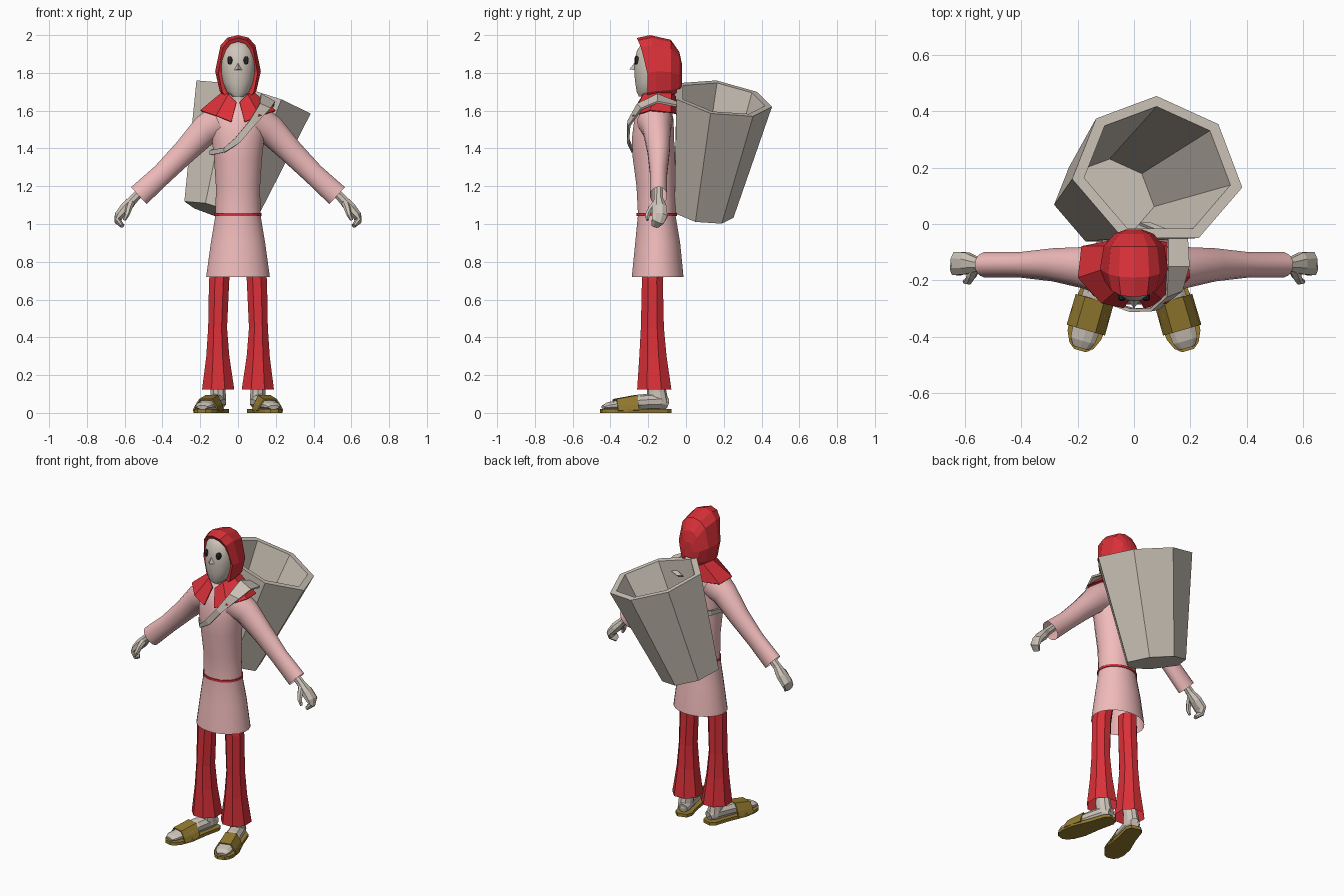
import bpy, math
from mathutils import Vector as V

def mat(name, c):
    m = bpy.data.materials.new(name)
    m.diffuse_color = (*c, 1)
    return m

RED = mat("red_cloth", (0.70, 0.03, 0.04))
PINK = mat("pink_cloth", (0.88, 0.50, 0.50))
SKIN = mat("beige", (0.62, 0.56, 0.49))
BROWN = mat("sandal_brown", (0.30, 0.20, 0.03))
DARK = mat("dark", (0.02, 0.02, 0.02))
X, Y, Z = V((1, 0, 0)), V((0, 1, 0)), V((0, 0, 1))

def make(name, verts, faces, m, smooth=False, mirror=False, thick=0):
    me = bpy.data.meshes.new(name)
    me.from_pydata([tuple(v) for v in verts], [], faces)
    me.materials.append(m)
    ob = bpy.data.objects.new(name, me)
    bpy.context.collection.objects.link(ob)
    bpy.ops.object.select_all(action='DESELECT')
    ob.select_set(True)
    bpy.context.view_layer.objects.active = ob
    bpy.ops.object.mode_set(mode='EDIT')
    bpy.ops.mesh.select_all(action='SELECT')
    bpy.ops.mesh.normals_make_consistent(inside=False)
    bpy.ops.object.mode_set(mode='OBJECT')
    if smooth:
        bpy.ops.object.shade_smooth_by_angle(angle=math.radians(50))
    if mirror:
        ob.modifiers.new("mirror", 'MIRROR')
    if thick:
        s = ob.modifiers.new("thickness", 'SOLIDIFY')
        s.thickness, s.offset = thick, 0
    return ob

def loft(name, rings, m, closed=True, caps=(False, False), **kw):
    n = len(rings[0])
    verts = [p for r in rings for p in r]
    faces = [(i*n+j, i*n+(j+1) % n, (i+1)*n+(j+1) % n, (i+1)*n+j)
             for i in range(len(rings)-1) for j in range(n if closed else n-1)]
    if caps[0]:
        faces.append(tuple(range(n)))
    if caps[1]:
        faces.append(tuple(range((len(rings)-1)*n, len(rings)*n)))
    return make(name, verts, faces, m, **kw)

def tube(name, path, m, n=8, axis=None, ref=Y, **kw):
    """path rows: x, y, z, half width across, half width along ref"""
    pts, rings = [V(p[:3]) for p in path], []
    for i, p in enumerate(path):
        t = axis or (pts[min(i+1, len(pts)-1)] - pts[max(i-1, 0)]).normalized()
        a = ref.cross(t).normalized()
        b = t.cross(a)
        rings.append([pts[i] + a*p[3]*math.cos(k) + b*p[4]*math.sin(k)
                      for k in [2*math.pi*(j+.5)/n for j in range(n)]])
    return loft(name, rings, m, **kw)

# Tunic body and belt
body = [(.72, .17, -.15, .138), (.9, .145, -.15, .12), (1.05, .12, -.155, .10),
        (1.2, .118, -.16, .103), (1.35, .128, -.17, .113), (1.45, .14, -.175, .113),
        (1.55, .15, -.17, .105), (1.61, .13, -.165, .088), (1.66, .07, -.155, .06)]
tube("tunic", [(0, c, z, a, b) for z, a, c, b in body], PINK, 24, Z, smooth=True)
tube("belt", [(0, -.155, z, .121+d, .102+d) for z, d in
              ((1.043, 0), (1.043, .005), (1.057, .005), (1.057, 0))], RED, 24, Z)

# Sleeves
tube("sleeves", [(.09, -.165, 1.54, .10, .095), (.17, -.155, 1.50, .082, .075),
                 (.28, -.145, 1.385, .066, .06), (.40, -.145, 1.265, .058, .046),
                 (.525, -.145, 1.15, .062, .046)], PINK, 16, smooth=True, mirror=True)

# Hands: curled fingers and thumb
tube("hands", [(.50, -.145, 1.185, .025, .025), (.555, -.145, 1.13, .026, .026),
               (.595, -.14, 1.085, .032, .042), (.63, -.14, 1.045, .026, .045),
               (.637, -.15, 1.015, .018, .036), (.612, -.165, .99, .012, .022)],
     SKIN, 8, caps=(True, True), mirror=True)
tube("thumbs", [(.565, -.155, 1.12, .015, .02), (.578, -.185, 1.085, .016, .018),
                (.588, -.203, 1.05, .014, .014), (.602, -.205, 1.02, .008, .008)],
     SKIN, 6, ref=X, caps=(True, True), mirror=True)

# Flared trousers
tube("trousers", [(.09, -.17, .80, .055, .065), (.10, -.178, .70, .058, .06),
                  (.108, -.178, .45, .054, .066), (.107, -.175, .30, .066, .078),
                  (.105, -.168, .125, .092, .098)], RED, 8, Z, mirror=True)

# Feet and sandals, toes turned out along one line
def foot(s):
    return V((.088 + .104*s, -.085 - .365*s, 0))
side = V((.365, .104, 0)).normalized()
tube("feet", [(*foot(s)[:2], z, w, h) for s, z, w, h in
              ((.04, .05, .028, .03), (.15, .06, .045, .045), (.45, .055, .05, .042),
               (.7, .042, .055, .03), (.9, .036, .047, .02), (.97, .03, .03, .01))],
     SKIN, 10, ref=Z, caps=(True, True), mirror=True)
tube("ankles", [(.105, -.15, .05, .044, .06), (.105, -.155, .11, .042, .052),
                (.105, -.165, .2, .042, .045)], SKIN, 10, Z, mirror=True)
wid = [(0, .03), (.08, .05), (.35, .055), (.65, .07), (.85, .062), (.95, .045), (1, .022)]
outline = [foot(s) + side*w for s, w in wid] + [foot(s) - side*w for s, w in wid[::-1]]
loft("sandal_soles", [[p + Z*z for p in outline] for z in (0, .02)], BROWN,
     caps=(True, True), mirror=True)
arc = [(-1, .15), (-.85, .5), (-.5, 1), (.5, 1), (.85, .5), (1, .15)]
loft("sandal_straps", [[foot(s) + side*w*u + Z*h*v for u, v in arc]
                       for s, w, h in ((.5, .066, .09), (.8, .067, .07))],
     BROWN, closed=False, thick=.008, mirror=True)

# Head, neck and face
tube("head", [(0, c, z, a, b) for z, a, c, b in
              ((1.675, .03, -.22, .03), (1.70, .06, -.20, .062), (1.75, .08, -.19, .08),
               (1.80, .09, -.185, .09), (1.86, .094, -.18, .095), (1.92, .086, -.175, .085),
               (1.96, .06, -.17, .06), (1.975, .02, -.165, .02))],
     SKIN, 20, Z, caps=(True, True), smooth=True)
tube("neck", [(0, -.165, 1.60, .055, .06), (0, -.165, 1.74, .05, .05)], SKIN, 12, Z)
make("nose", [(-.024, -.268, 1.815), (.024, -.268, 1.815), (0, -.268, 1.86), (0, -.30, 1.818)],
     [(0, 1, 2), (0, 1, 3), (1, 2, 3), (2, 0, 3)], SKIN)
tube("eyes", [(.043, y, 1.866, a, b) for y, a, b in
              ((-.24, .015, .023), (-.268, .014, .022), (-.273, .007, .012))],
     DARK, 10, axis=-Y, ref=Z, caps=(True, True), mirror=True)

# Hood: arches from face opening to the back
half = [(.55, 0), (.8, .1), (1, .42), (.76, .84), (.45, .96), (0, 1)]
arch = half + [(-u, v) for u, v in half[-2::-1]]
hood = [(-.20, .085, 1.69, 1.965, .05), (-.205, .104, 1.665, 1.985, .055),
        (-.16, .121, 1.67, 2.0, .03), (-.08, .108, 1.68, 1.975, 0),
        (-.035, .07, 1.70, 1.91, 0), (-.02, .03, 1.74, 1.84, 0)]
loft("hood", [[V((u*w, y - f*max(0, (v-.6)/.4), lo + (hi-lo)*v)) for u, v in arch]
              for y, w, lo, hi, f in hood], RED, closed=False, caps=(False, True))

# Pointed collar, split at the front
loft("collar", [[(.008, -.25, 1.645), (.05, -.225, 1.685), (.078, -.15, 1.70),
                 (.06, -.08, 1.70), (0, -.06, 1.70)],
                [(.035, -.297, 1.54), (.115, -.28, 1.572), (.198, -.19, 1.60),
                 (.185, -.08, 1.59), (0, -.045, 1.58)]],
     RED, closed=False, mirror=True, thick=.006)

# Carrying strap across the chest
upper = [(.06, .0, 1.61), (.19, -.05, 1.625), (.195, -.15, 1.645), (.17, -.235, 1.61),
         (.085, -.30, 1.52), (.01, -.307, 1.43), (-.07, -.285, 1.38), (-.145, -.19, 1.365),
         (-.12, -.08, 1.37), (-.08, -.03, 1.39)]
lower = [(.02, .0, 1.62), (.12, -.04, 1.64), (.12, -.15, 1.685), (.115, -.255, 1.635),
         (.06, -.305, 1.545), (-.015, -.307, 1.455), (-.07, -.287, 1.405), (-.145, -.19, 1.39),
         (-.12, -.08, 1.40), (-.08, -.03, 1.42)]
loft("strap", [upper, lower], SKIN, closed=False, thick=.012)

# Tilted seven-sided basket
rim = [V(p) for p in ((-.22, .16, 1.76), (-.135, .375, 1.70), (.08, .455, 1.62),
                      (.30, .355, 1.57), (.385, .13, 1.585), (.23, -.05, 1.66),
                      (-.04, -.05, 1.745))]
top_c, low_c = V((.085, .19, 1.664)), V((-.095, .087, 1.06))
loft("basket", [[top_c.lerp(low_c, t) + (p - top_c)*k for p in rim]
                for t, k in ((1, .62), (0, 1), (0, .86), (.94, .52))],
     SKIN, caps=(True, True))
